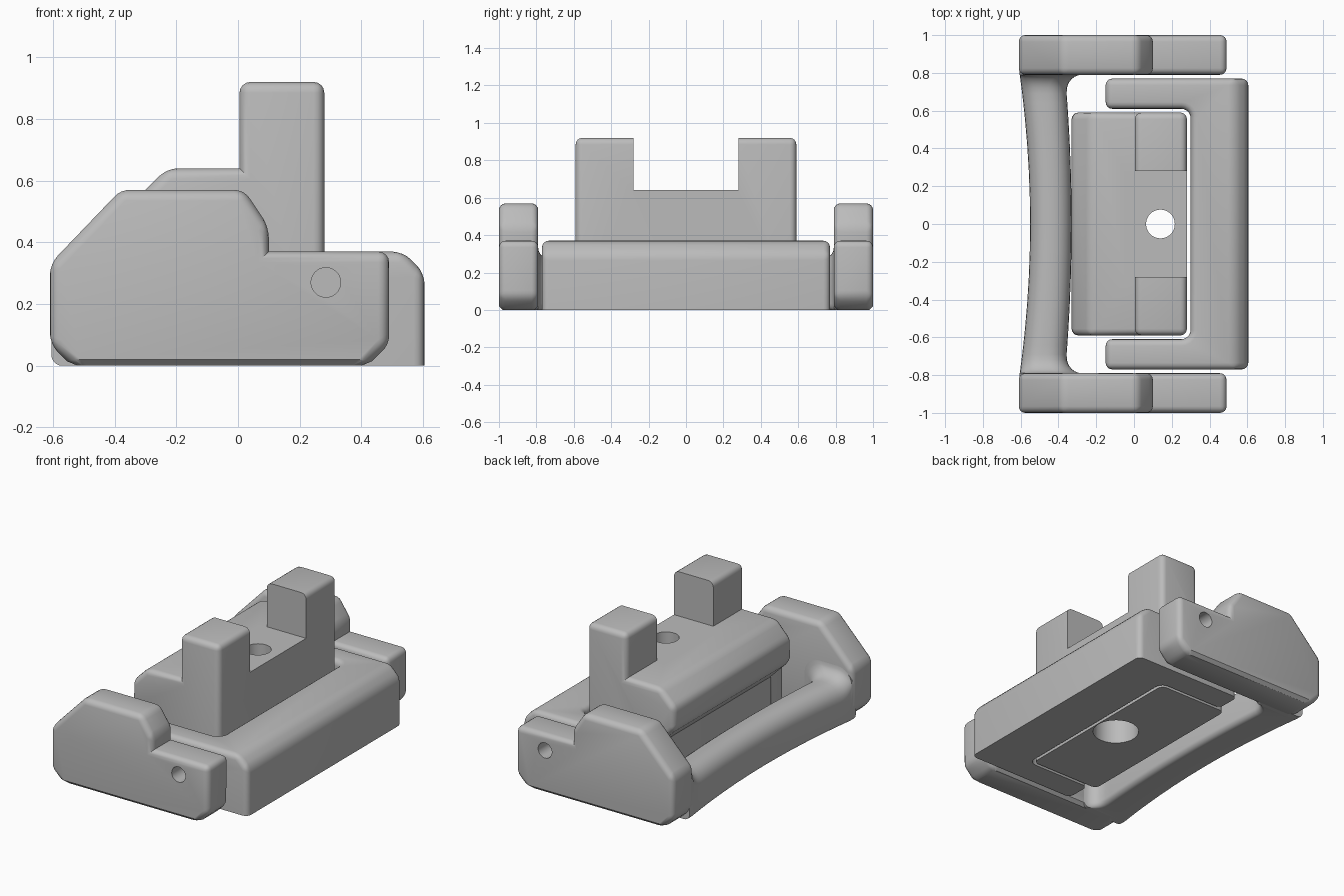
import bpy, bmesh, math
from mathutils import Vector

cube = bpy.data.objects.get("Cube")
if cube:
    bpy.data.objects.remove(cube, do_unlink=True)

grey = bpy.data.materials.new("plain grey")
grey.use_nodes = True
grey.diffuse_color = (0.5, 0.5, 0.5, 1)
grey.node_tree.nodes["Principled BSDF"].inputs["Base Color"].default_value = (0.5, 0.5, 0.5, 1)


def prism(points, start, end, upright):
    """Extrude a profile: x-z profiles along y, or x-y outlines along z."""
    bm = bmesh.new()
    place = (lambda a, b, d: (a, d, b)) if upright else (lambda a, b, d: (a, b, d))
    face = bm.faces.new([bm.verts.new(place(a, b, start)) for a, b in points])
    moved = bmesh.ops.extrude_face_region(bm, geom=[face])["geom"]
    shift = Vector(place(0, 0, end - start))
    bmesh.ops.translate(bm, vec=shift, verts=[v for v in moved if isinstance(v, bmesh.types.BMVert)])
    bmesh.ops.recalc_face_normals(bm, faces=bm.faces[:])
    return bm


def bevel(bm, rule, size, segments):
    bm.normal_update()
    edges = [e for e in bm.edges if rule(e)]
    bmesh.ops.bevel(bm, geom=edges, offset=size, segments=segments, profile=0.5,
                    affect='EDGES', clamp_overlap=True)


def convex(e):
    return e.calc_face_angle_signed(0) > math.radians(20)


def on_ground(e):
    return all(v.co.z < 0.001 for v in e.verts)


def finish(bm, name):
    bmesh.ops.recalc_face_normals(bm, faces=bm.faces[:])
    mesh = bpy.data.meshes.new(name)
    bm.to_mesh(mesh)
    bm.free()
    obj = bpy.data.objects.new(name, mesh)
    mesh.materials.append(grey)
    bpy.context.collection.objects.link(obj)
    return obj


def select(obj):
    bpy.ops.object.select_all(action='DESELECT')
    obj.select_set(True)
    bpy.context.view_layer.objects.active = obj


def smooth(obj):
    select(obj)
    bpy.ops.object.shade_smooth_by_angle(angle=math.radians(35))


def cut(obj, cutter):
    cutter.hide_render = True
    mod = obj.modifiers.new("cut", 'BOOLEAN')
    mod.operation = 'DIFFERENCE'
    mod.solver = 'EXACT'
    mod.object = cutter
    select(obj)
    bpy.ops.object.modifier_apply(modifier=mod.name)
    bpy.data.objects.remove(cutter, do_unlink=True)


def circle(cx, cy, r, n=40):
    return [(cx + r * math.cos(math.tau * i / n), cy + r * math.sin(math.tau * i / n)) for i in range(n)]


# Side plates with a pin hole each
plate = [(-0.61, 0.07), (-0.54, 0), (0.42, 0), (0.49, 0.07), (0.49, 0.37),
         (0.1, 0.37), (0.1, 0.45), (0.02, 0.57), (-0.38, 0.57), (-0.61, 0.33)]
for side, name in ((1, "back_side_plate"), (-1, "front_side_plate")):
    bm = prism(plate, side * 0.79, side * 1.0, True)
    bevel(bm, lambda e: convex(e) and not on_ground(e), 0.035, 4)
    bevel(bm, lambda e: convex(e) and on_ground(e), 0.02, 1)
    obj = finish(bm, name)
    cut(obj, finish(prism(circle(0.285, 0.27, 0.048), side * 0.7, side * 1.1, True), "pin_cutter"))
    smooth(obj)

# U-shaped frame around the centre block
frame = [(0.605, -0.77), (0.605, 0.77), (-0.15, 0.77), (-0.15, 0.61),
         (0.3, 0.61), (0.3, -0.61), (-0.15, -0.61), (-0.15, -0.77)]
bm = prism(frame, 0, 0.37, False)
bevel(bm, lambda e: e.calc_face_angle_signed(0) < -0.5, 0.05, 5)
bevel(bm, lambda e: all(v.co.x > 0.6 and v.co.z > 0.36 for v in e.verts), 0.07, 1)
bevel(bm, lambda e: convex(e) and not on_ground(e), 0.035, 4)
obj = finish(bm, "u_frame")
for side in (1, -1):
    cut(obj, finish(prism(circle(0.285, 0.27, 0.048), side * 0.66, side * 0.9, True), "pin_cutter"))
smooth(obj)

# Centre block with two posts, an undercut rear and a counterbored hole
block = [(-0.2, 0), (0.28, 0), (0.28, 0.92), (0.005, 0.92), (0.005, 0.64),
         (-0.23, 0.64), (-0.33, 0.54), (-0.33, 0.4), (-0.2, 0.27)]
bm = prism(block, -0.59, 0.59, True)
bevel(bm, lambda e: convex(e) and not on_ground(e), 0.035, 4)
obj = finish(bm, "centre_block")
gap = [(-0.05, 0.64), (0.4, 0.64), (0.4, 1.1), (-0.05, 1.1)]
cut(obj, finish(prism(gap, -0.28, 0.28, True), "gap_cutter"))
cut(obj, finish(prism(circle(0.14, 0, 0.076), -0.1, 0.8, False), "hole_cutter"))
cut(obj, finish(prism(circle(0.14, 0, 0.135), -0.1, 0.3, False), "counterbore_cutter"))
smooth(obj)


# Bowed handle: rounded sections that flare where they meet the plates
def section(y):
    bow = min(1, abs(y) / 0.79) ** 2
    near = max(0, min(1, (abs(y) - 0.69) / 0.1))
    flare = 0.09 * (1 - math.sqrt(1 - near * near))
    x0, x1 = -0.55 - 0.055 * bow, -0.33 - 0.035 * bow + flare
    top = 0.26 + 0.8 * flare
    points = []
    for cx, cz, r, turn in ((x1, 0, 0.035, 3), (x1, top, 0.1, 0), (x0, top, 0.1, 1), (x0, 0, 0.035, 2)):
        mx = cx - r if cx == x1 else cx + r
        mz = cz - r if cz else r
        for i in range(7):
            a = math.pi / 2 * (turn + i / 6)
            points.append((mx + r * math.cos(a), y, mz + r * math.sin(a)))
    return points


half = [0.14 * i for i in range(5)] + [0.64, 0.69, 0.72, 0.74, 0.755, 0.77, 0.78, 0.787, 0.79, 0.83]
stations = [-y for y in reversed(half[1:])] + half
bm = bmesh.new()
rings = [[bm.verts.new(p) for p in section(y)] for y in stations]
for a, b in zip(rings, rings[1:]):
    for i in range(len(a)):
        j = (i + 1) % len(a)
        bm.faces.new((a[i], a[j], b[j], b[i]))
bm.faces.new(rings[0])
bm.faces.new(rings[-1])
smooth(finish(bm, "bowed_handle"))
